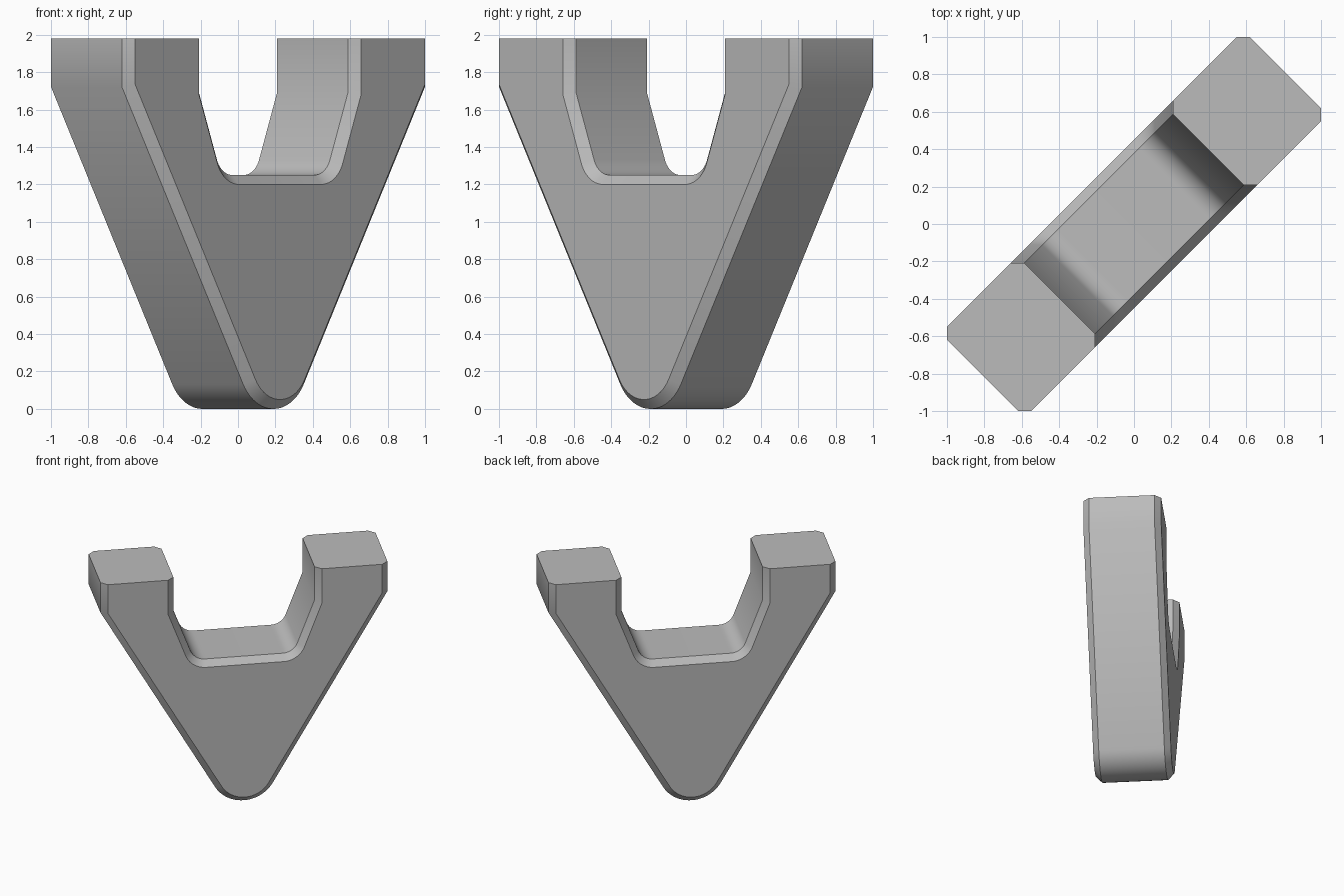
import bpy, bmesh
from math import radians, cos, sin, pi
from mathutils import Vector, Matrix

cube = bpy.data.objects.get("Cube")
if cube:
    bpy.data.objects.remove(cube, do_unlink=True)

TOP = 1.98
HALF_THICK = 0.318
CHAMFER = 0.05


def arc(cx, cz, r, start, end, steps):
    """Points on a circular arc, angles in degrees."""
    angles = [radians(start + (end - start) * i / steps) for i in range(steps + 1)]
    return [Vector((cx + r * cos(a), cz + r * sin(a))) for a in angles]


def inset(points, d):
    """Shift an open polyline to its left by d, with mitred corners."""
    normals = []
    for a, b in zip(points, points[1:]):
        t = (b - a).normalized()
        normals.append(Vector((-t.y, t.x)))
    result = []
    for i, p in enumerate(points):
        n1 = normals[max(i - 1, 0)]
        n2 = normals[min(i, len(normals) - 1)]
        result.append(p + (n1 + n2) * d / (1 + n1.dot(n2)))
    return result


# Outer V with a rounded tip, and the notch between the arms
outer = [Vector((-1.145, TOP)), Vector((-1.145, 1.72))]
outer += arc(0, 0.265, 0.265, 210, 330, 24)
outer += [Vector((1.145, 1.72)), Vector((1.145, TOP))]

notch = [Vector((0.563, TOP)), Vector((0.563, 1.69))]
notch += arc(0.31, 1.375, 0.125, -20.8, -90, 10)
notch += arc(-0.31, 1.375, 0.125, -90, -159.2, 10)
notch += [Vector((-0.563, 1.69)), Vector((-0.563, TOP))]

# Stack four outlines through the thickness: chamfer, wall, chamfer
bm = bmesh.new()
wall = HALF_THICK - CHAMFER
rings = []
for y, d in ((-HALF_THICK, CHAMFER), (-wall, 0), (wall, 0), (HALF_THICK, CHAMFER)):
    outline = inset(outer, d) + inset(notch, d)
    rings.append([bm.verts.new((p.x, y, p.y)) for p in outline])
for r1, r2 in zip(rings, rings[1:]):
    for i in range(len(r1)):
        j = (i + 1) % len(r1)
        bm.faces.new((r1[i], r1[j], r2[j], r2[i]))
bm.faces.new(rings[0])
bm.faces.new(rings[-1])
bmesh.ops.recalc_face_normals(bm, faces=bm.faces)

# The plate stands diagonally
bmesh.ops.rotate(bm, verts=bm.verts, cent=(0, 0, 0), matrix=Matrix.Rotation(pi / 4, 3, 'Z'))

mesh = bpy.data.meshes.new("notched_v_plate")
bm.to_mesh(mesh)
bm.free()
plate = bpy.data.objects.new("notched_v_plate", mesh)
bpy.context.collection.objects.link(plate)

# Plain grey finish
grey = bpy.data.materials.new("plain_grey")
grey.use_nodes = True
colour = (0.5, 0.5, 0.5, 1)
grey.diffuse_color = colour
grey.node_tree.nodes["Principled BSDF"].inputs["Base Color"].default_value = colour
mesh.materials.append(grey)

# Smooth rounds, crisp chamfers
bpy.ops.object.select_all(action='DESELECT')
plate.select_set(True)
bpy.context.view_layer.objects.active = plate
bpy.ops.object.shade_smooth_by_angle(angle=radians(35))
